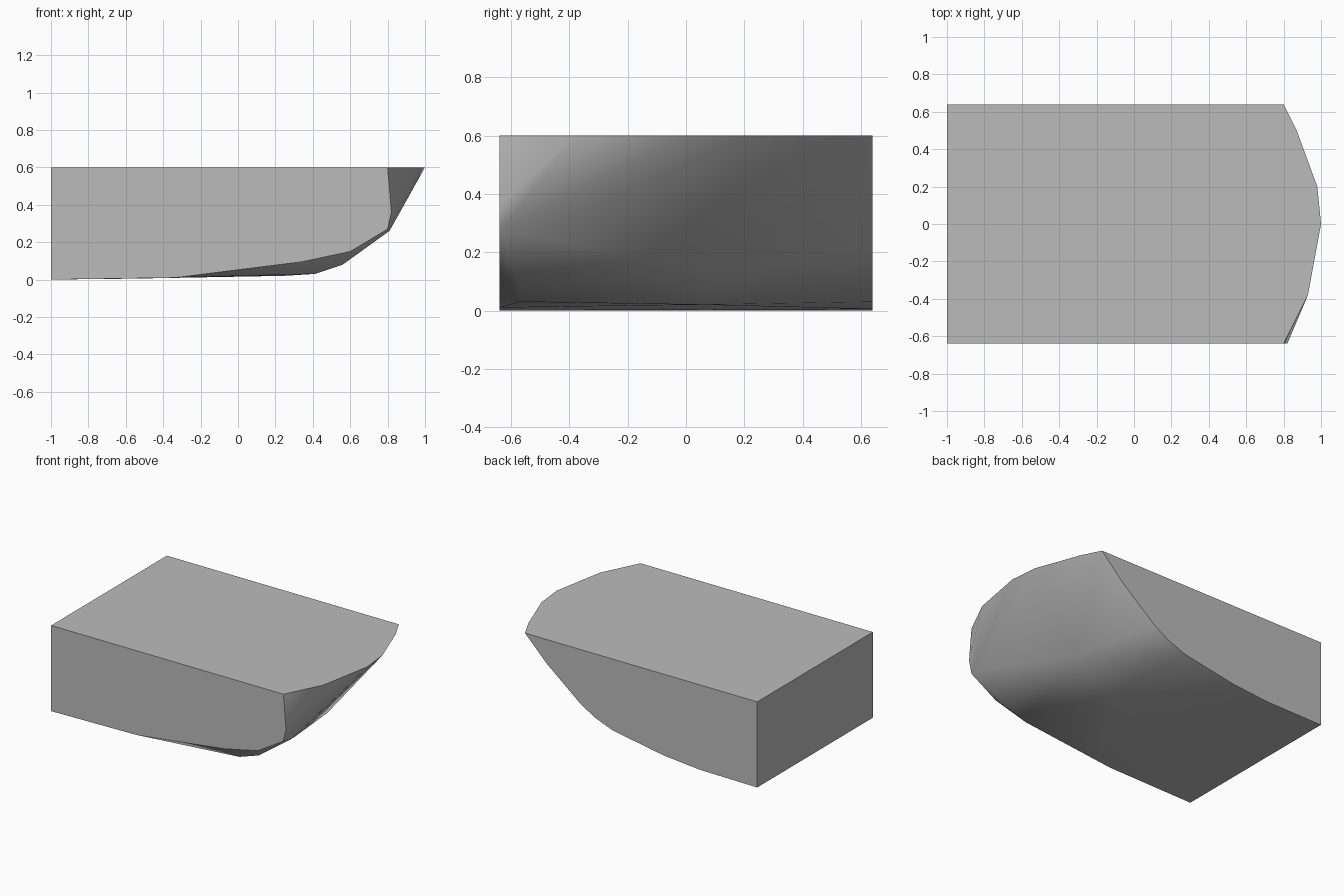
import bpy, bmesh
from math import radians
from mathutils import Vector

cube = bpy.data.objects.get("Cube")
if cube:
    bpy.data.objects.remove(cube, do_unlink=True)

HALF, TOP = 0.64, 0.6

# Side outlines as (x, z)
front = [(-1, 0), (-0.34, 0.01), (0.34, 0.095), (0.6, 0.15), (0.8, 0.27), (0.82, 0.36), (0.8, TOP), (-1, TOP)]
back = [(-1, 0), (-0.56, 0.005), (-0.28, 0.03), (0.12, 0.1), (0.26, 0.154), (0.37, 0.22),
        (0.63, 0.43), (0.8, TOP), (-1, TOP)]
# Rounded end of the deck as (x, y)
deck = [(0.87, 0.5), (0.98, 0.2), (1, 0), (0.93, -0.38)]
# Bulge points on the underside
belly = [(0.81, -0.55, 0.26), (0.56, -0.57, 0.08), (0.41, -0.57, 0.03), (0.6, 0.13, 0.12), (0.25, 0.05, 0.02)]

points = [(x, -HALF, z) for x, z in front] + [(x, HALF, z) for x, z in back]
points += [(x, y, TOP) for x, y in deck] + belly

# Wrap a convex skin around the outlines
bm = bmesh.new()
for p in points:
    bm.verts.new(p)
hull = bmesh.ops.convex_hull(bm, input=bm.verts[:])
loose = {g for g in hull["geom_interior"] + hull["geom_unused"] if isinstance(g, bmesh.types.BMVert)}
bmesh.ops.delete(bm, geom=list(loose), context="VERTS")
bmesh.ops.dissolve_limit(bm, angle_limit=radians(0.2), verts=bm.verts[:], edges=bm.edges[:])
bmesh.ops.recalc_face_normals(bm, faces=bm.faces[:])
bm.normal_update()

# Flat deck, sides and end stay crisp; the underside is smooth
flat_dirs = [Vector(d) for d in ((0, 0, 1), (0, 1, 0), (0, -1, 0), (-1, 0, 0))]
for f in bm.faces:
    f.smooth = not any(f.normal.dot(d) > 0.9999 for d in flat_dirs)
for e in bm.edges:
    e.smooth = all(f.smooth for f in e.link_faces)

mesh = bpy.data.meshes.new("hull_block")
bm.to_mesh(mesh)
bm.free()
block = bpy.data.objects.new("hull_block", mesh)
bpy.context.collection.objects.link(block)

# Plain grey
grey = bpy.data.materials.new("grey")
grey.use_nodes = True
colour = (0.5, 0.5, 0.5, 1)
grey.diffuse_color = colour
grey.node_tree.nodes["Principled BSDF"].inputs["Base Color"].default_value = colour
mesh.materials.append(grey)
